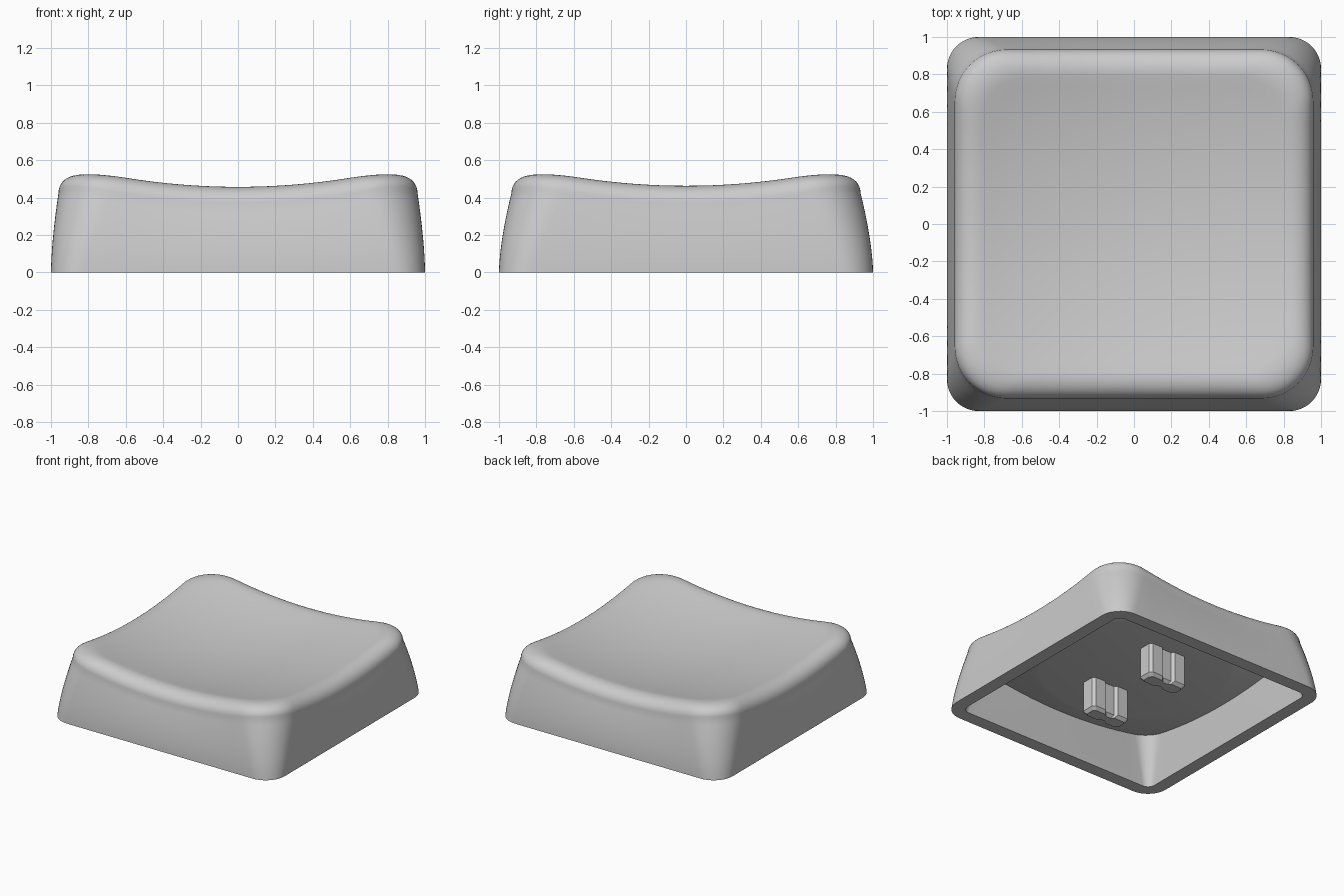
import bpy, bmesh, math
from mathutils import Vector

cube = bpy.data.objects.get("Cube")
if cube:
    bpy.data.objects.remove(cube, do_unlink=True)

grey = bpy.data.materials.new("light_grey_plastic")
grey.use_nodes = True
colour = (0.6, 0.6, 0.6, 1)
grey.diffuse_color = colour
grey.node_tree.nodes["Principled BSDF"].inputs["Base Color"].default_value = colour

ARC, SIDE = 12, 16       # segments per rounded corner and per straight side
FILLET, DROP = 0.15, 0.13
CEILING, DISC = 0.27, 0.69


def outline(hx, hy, r):
    """Rounded rectangle as a list of (x, y), with a fixed point count."""
    corners = []
    for k, (sx, sy) in enumerate([(1, 1), (-1, 1), (-1, -1), (1, -1)]):
        angles = [math.pi / 2 * (k + i / ARC) for i in range(ARC + 1)]
        corners.append([Vector((sx * (hx - r) + r * math.cos(a),
                                sy * (hy - r) + r * math.sin(a))) for a in angles])
    pts = []
    for k, arc in enumerate(corners):
        end = corners[(k + 1) % 4][0]
        pts += arc + [arc[-1].lerp(end, i / SIDE) for i in range(1, SIDE)]
    return pts


def dish(p, base=0.37):
    return base + 0.135 * p.length_squared


def wall(t):
    """Outer wall outline, bulging inward from foot (0) to shoulder (1)."""
    return outline(1 - 0.04 * t ** 1.6, 1 - 0.066 * t ** 1.6, 0.17 + 0.11 * t)


def finish(name, rings):
    """Skin a stack of rings, cap both ends and make the object."""
    bm = bmesh.new()
    loops = [[bm.verts.new(c) for c in ring] for ring in rings]
    for a, b in zip(loops, loops[1:]):
        for i in range(len(a)):
            j = (i + 1) % len(a)
            bm.faces.new((a[i], a[j], b[j], b[i]))
    for cap in (loops[0], loops[-1]):
        bm.faces.new(cap)
    bmesh.ops.recalc_face_normals(bm, faces=bm.faces)
    mesh = bpy.data.meshes.new(name)
    bm.to_mesh(mesh)
    bm.free()
    mesh.materials.append(grey)
    obj = bpy.data.objects.new(name, mesh)
    bpy.context.collection.objects.link(obj)
    return obj


rings = []
shoulder = wall(1)

# Dished top, from the middle outward
inner = outline(0.96 - FILLET, 0.934 - FILLET, 0.24)
for i in range(1, 16):
    pts = [p * (i / 16) for p in inner]
    rings.append([(p.x, p.y, dish(p)) for p in pts])

# Rounded shoulder following the dish
for i in range(13):
    a = math.pi / 2 * i / 12
    d = FILLET * (1 - math.sin(a))
    pts = outline(0.96 - d, 0.934 - d, 0.28 - 0.04 * d / FILLET)
    rings.append([(p.x, p.y, dish(p) - DROP * (1 - math.cos(a))) for p in pts])

# Outer wall down to the foot
for i in range(9, -1, -1):
    t = i / 10
    rings.append([(p.x, p.y, t * (dish(s) - DROP)) for p, s in zip(wall(t), shoulder)])

# Foot rim and hollow inside wall
top_inside = outline(0.86, 0.85, 0.14)
foot_inside = outline(0.895, 0.895, 0.06)
for t in (0, 0.33, 0.67, 1):
    pts = [f.lerp(s, t) for f, s in zip(foot_inside, top_inside)]
    rings.append([(p.x, p.y, t * dish(s, 0.206)) for p, s in zip(pts, top_inside)])

# Ceiling: bowed outer part running into a flat round disc
for i in range(1, 9):
    pts = [p.lerp(p.normalized() * DISC, i / 8) for p in top_inside]
    rings.append([(p.x, p.y, max(CEILING, dish(p, 0.206))) for p in pts])

cap = finish("cap_shell", rings)
bpy.ops.object.select_all(action="DESELECT")
cap.select_set(True)
bpy.context.view_layer.objects.active = cap
bpy.ops.object.shade_smooth_by_angle(angle=math.radians(35))

# Two grooved mounting prongs with chamfered tips
half = [(0.17, 0.05), (0.15, 0.07), (0.06, 0.07), (0.04, 0.05)]
quarter = half + [(-x, y) for x, y in reversed(half)]
section = quarter + [(-x, -y) for x, y in quarter]
for name, y0 in (("back_prong", 0.325), ("front_prong", -0.325)):
    levels = [(0.30, 0), (0.03, 0), (0.005, 0.02)]
    finish(name, [[(x - math.copysign(c, x), y0 + y - math.copysign(c, y), z)
                   for x, y in section] for z, c in levels])
